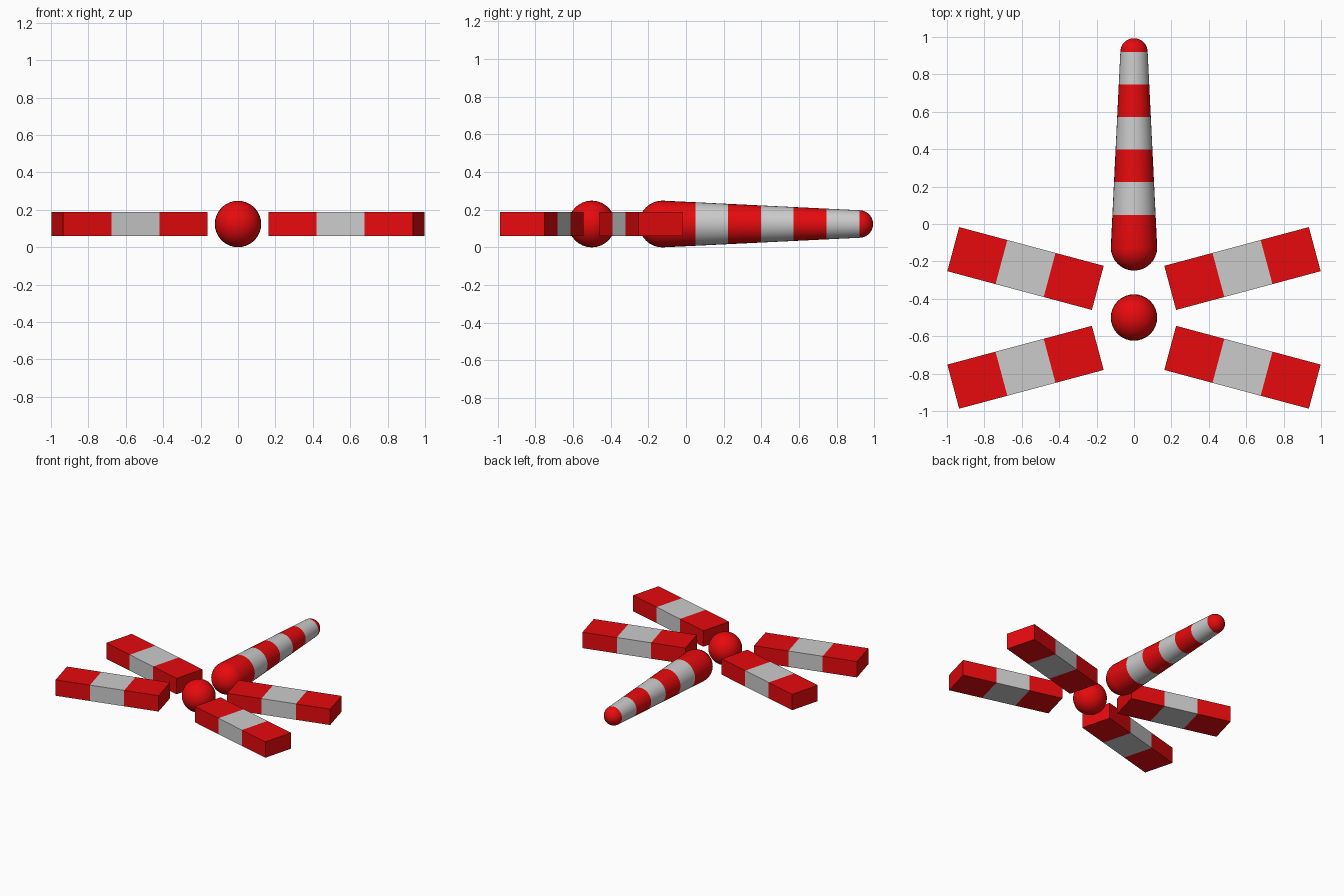
import bpy, bmesh
from math import radians, sin, cos, pi
from mathutils import Matrix

if "Cube" in bpy.data.objects:
    bpy.data.objects.remove(bpy.data.objects["Cube"])

Z = 0.124          # height of the common centre plane
R = 0.124          # big radius (head and front of body)
R_TIP = 0.073      # radius at the tail tip
SIDES = 32

red = bpy.data.materials.new("red")
red.diffuse_color = (0.8, 0.003, 0.004, 1)
red.use_nodes = True
red.node_tree.nodes["Principled BSDF"].inputs["Base Color"].default_value = red.diffuse_color


def make_objects(name, bm, location, angle=0):
    """Splits the mesh into red stripes (index 0) and plain grey stripes (index 1)."""
    bmesh.ops.recalc_face_normals(bm, faces=bm.faces)
    for index, suffix in ((0, "_red"), (1, "_grey")):
        part = bm.copy()
        others = [f for f in part.faces if f.material_index != index]
        bmesh.ops.delete(part, geom=others, context='FACES')
        if part.faces:
            for f in part.faces:
                f.material_index = 0
            mesh = bpy.data.meshes.new(name + suffix)
            part.to_mesh(mesh)
            if index == 0:
                mesh.materials.append(red)
            ob = bpy.data.objects.new(name + suffix, mesh)
            bpy.context.collection.objects.link(ob)
            ob.location = location
            ob.rotation_euler.z = radians(angle)
        part.free()
    bm.free()


# Head ball
bm = bmesh.new()
bmesh.ops.create_uvsphere(bm, u_segments=SIDES, v_segments=16, radius=R)
for f in bm.faces:
    f.smooth = True
make_objects("head", bm, (0, -0.5, Z))

# Striped tapering body: round front, six bands, round tip
Y0, Y1, BANDS, CAP = -0.125, 0.92, 6, 8
rings = []         # (y, radius)
for i in range(1, CAP):
    a = pi / 2 * i / CAP
    rings.append((Y0 - R * cos(a), R * sin(a)))
for i in range(BANDS + 1):
    t = i / BANDS
    rings.append((Y0 + (Y1 - Y0) * t, R + (R_TIP - R) * t))
for i in range(1, CAP):
    a = pi / 2 * i / CAP
    rings.append((Y1 + R_TIP * sin(a), R_TIP * cos(a)))

bm = bmesh.new()
loops = [[bm.verts.new((r * cos(2 * pi * k / SIDES), y, r * sin(2 * pi * k / SIDES)))
          for k in range(SIDES)] for y, r in rings]
front = bm.verts.new((0, Y0 - R, 0))
tip = bm.verts.new((0, Y1 + R_TIP, 0))
for i in range(len(loops) - 1):
    band = i - (CAP - 1)
    for k in range(SIDES):
        n = (k + 1) % SIDES
        f = bm.faces.new((loops[i][k], loops[i][n], loops[i + 1][n], loops[i + 1][k]))
        f.material_index = 1 if 0 <= band < BANDS and band % 2 else 0
for loop, pole in ((loops[0], front), (loops[-1], tip)):
    for k in range(SIDES):
        bm.faces.new((loop[k], loop[(k + 1) % SIDES], pole))
for f in bm.faces:
    f.smooth = True
make_objects("body", bm, (0, 0, Z))


# Four flat wings: a box cut into three stripes
def wing(name, x, y, angle):
    length, width, thick = 0.80, 0.244, 0.128
    bm = bmesh.new()
    bmesh.ops.create_cube(bm, size=1, matrix=Matrix.Diagonal((length, width, thick, 1)))
    for cut in (-length / 6, length / 6):
        bmesh.ops.bisect_plane(bm, geom=bm.verts[:] + bm.edges[:] + bm.faces[:],
                               plane_co=(cut, 0, 0), plane_no=(1, 0, 0))
    for f in bm.faces:
        f.material_index = 1 if abs(f.calc_center_median().x) < length / 6 else 0
    make_objects(name, bm, (x, y, Z), angle)


for side, s in (("right", 1), ("left", -1)):
    wing("upper_wing_" + side, s * 0.58, -0.238, s * 15)
    wing("lower_wing_" + side, s * 0.58, -0.766, -s * 15)
